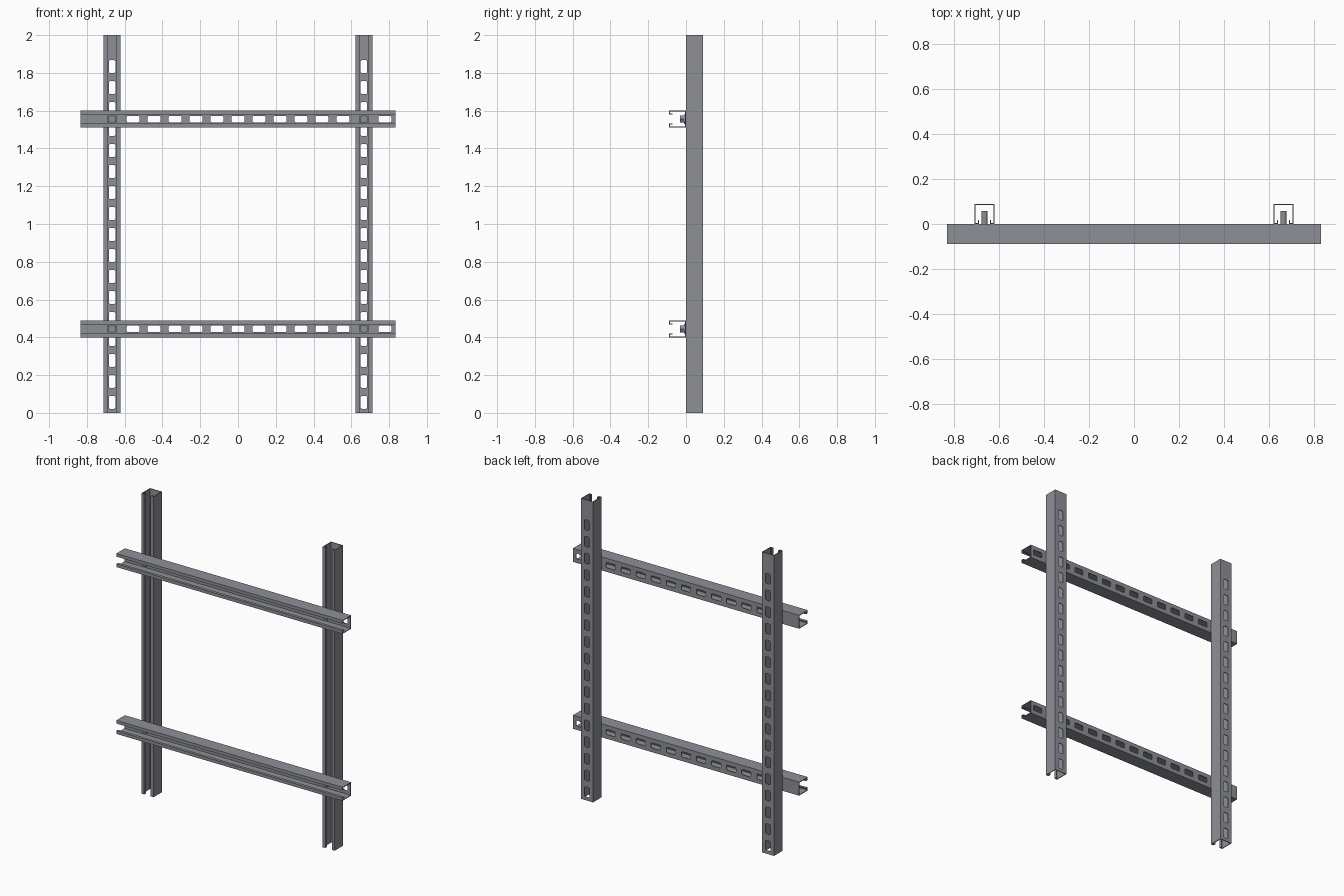
import bpy, bmesh, math
from mathutils import Vector, Matrix

if "Cube" in bpy.data.objects:
    bpy.data.objects.remove(bpy.data.objects["Cube"])

W, T = 0.09, 0.005          # channel width / sheet thickness
LIP, RET = 0.021, 0.018     # lip width, inward return depth
PITCH = 1 / 9               # slot spacing

steel = bpy.data.materials.new("galvanised grey")
steel.diffuse_color = (0.27, 0.28, 0.31, 1)
steel.use_nodes = True
steel.node_tree.nodes["Principled BSDF"].inputs["Base Color"].default_value = steel.diffuse_color


def finish(name, bm):
    bmesh.ops.recalc_face_normals(bm, faces=bm.faces)
    me = bpy.data.meshes.new(name)
    bm.to_mesh(me)
    bm.free()
    me.materials.append(steel)
    ob = bpy.data.objects.new(name, me)
    bpy.context.collection.objects.link(ob)
    return ob


def prism(bm, pts, direction):
    f = bm.faces.new([bm.verts.new(p) for p in pts])
    ext = bmesh.ops.extrude_face_region(bm, geom=[f], use_keep_orig=True)
    vs = [v for v in ext["geom"] if isinstance(v, bmesh.types.BMVert)]
    bmesh.ops.translate(bm, verts=vs, vec=Vector(direction))


def channel(name, length, first, count):
    """Slotted lipped channel along z, open towards -y, web at y = W."""
    h = W / 2
    half = [(h, W), (h, 0), (h - LIP, 0), (h - LIP, RET), (h - LIP + T, RET),
            (h - LIP + T, T), (h - T, T), (h - T, W - T)]
    outline = half + [(-x, y) for x, y in reversed(half)]
    bm = bmesh.new()
    prism(bm, [(x, y, 0) for x, y in outline], (0, 0, length))
    ob = finish(name, bm)

    # rounded slot cutters through the web
    bm = bmesh.new()
    sx, sz, r = 0.0175, 0.034, 0.007
    for k in range(count):
        zc = first + k * PITCH
        pts = []
        for i, (cx, cz) in enumerate([(1, 1), (-1, 1), (-1, -1), (1, -1)]):
            for j in range(3):
                a = math.radians(90 * i + 45 * j)
                pts.append((cx * (sx - r) + r * math.cos(a), W - 3 * T,
                            zc + cz * (sz - r) + r * math.sin(a)))
        prism(bm, pts, (0, 6 * T, 0))
    cutter = finish("slot_cutter", bm)
    cutter.hide_render = True
    mod = ob.modifiers.new("slots", 'BOOLEAN')
    mod.operation, mod.solver, mod.object = 'DIFFERENCE', 'EXACT', cutter
    bpy.context.view_layer.objects.active = ob
    bpy.ops.object.modifier_apply(modifier="slots")
    bpy.data.objects.remove(cutter)
    return ob


def copy(ob, name):
    c = ob.copy()
    c.name = name
    bpy.context.collection.objects.link(c)
    return c


# upright posts
post = channel("left_post", 2, PITCH / 2, 17)
post.location = (-2 / 3, 0, 0)
copy(post, "right_post").location = (2 / 3, 0, 0)

# cross rails
rail = channel("lower_rail", 5 / 3, 1 / 6, 14)
rail.rotation_euler = (0, math.pi / 2, 0)
rail.location = (-5 / 6, -W, 4 / 9)
copy(rail, "upper_rail").location = (-5 / 6, -W, 14 / 9)

# bolts joining rails to posts: hex head, washer, shank
bm = bmesh.new()
for sides, rad, y0, y1 in [(6, 0.022, -0.031, -0.010), (16, 0.025, -0.010, -T),
                           (12, 0.0135, -T, 0.058)]:
    pts = [(rad * math.cos(2 * math.pi * i / sides), y0,
            rad * math.sin(2 * math.pi * i / sides)) for i in range(sides)]
    prism(bm, pts, (0, y1 - y0, 0))
bolt = finish("bolt_1", bm)
spots = [(x, z) for x in (-2 / 3, 2 / 3) for z in (4 / 9, 14 / 9)]
for n, (x, z) in enumerate(spots):
    b = bolt if n == 0 else copy(bolt, f"bolt_{n + 1}")
    b.location = (x, 0, z)
